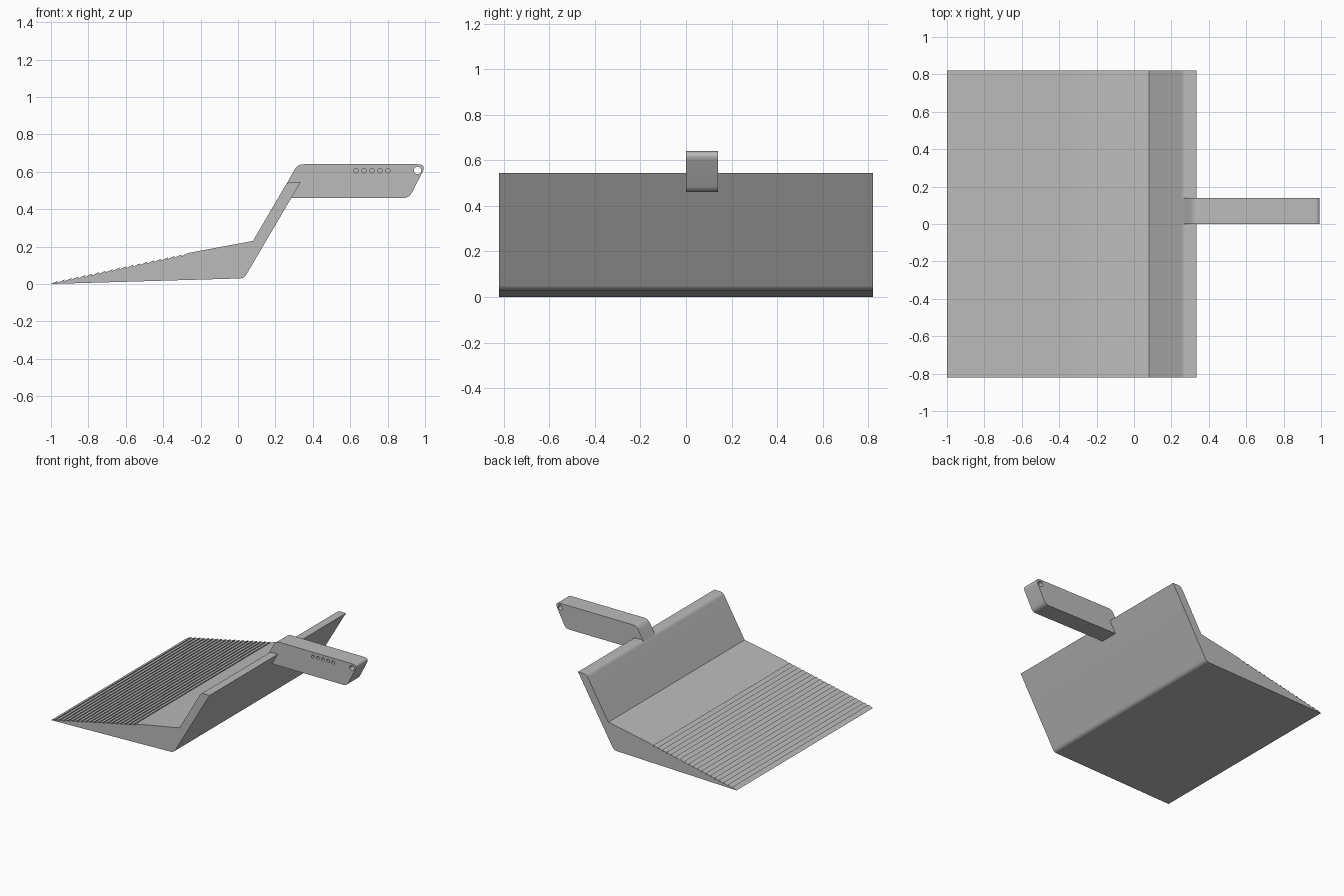
import bpy, bmesh, math
from mathutils import Vector

cube = bpy.data.objects.get("Cube")
if cube:
    bpy.data.objects.remove(cube)

grey = bpy.data.materials.new("grey plastic")
grey.use_nodes = True
grey.diffuse_color = (0.5, 0.5, 0.5, 1)
grey.node_tree.nodes["Principled BSDF"].inputs["Base Color"].default_value = (0.5, 0.5, 0.5, 1)


def rounded(corners, steps=8):
    """Outline from (x, z, rounding length) corners."""
    points = []
    for i, (x, z, size) in enumerate(corners):
        p = Vector((x, z))
        if not size:
            points.append(p)
            continue
        before = Vector(corners[i - 1][:2])
        after = Vector(corners[(i + 1) % len(corners)][:2])
        a = p + (before - p).normalized() * size
        b = p + (after - p).normalized() * size
        for k in range(steps + 1):
            t = k / steps
            points.append(a * (1 - t) ** 2 + p * 2 * t * (1 - t) + b * t ** 2)
    return points


def extrude(name, outline, y0, y1):
    """Extrude an x-z outline along y."""
    bm = bmesh.new()
    face = bm.faces.new([bm.verts.new((p.x, y0, p.y)) for p in outline])
    result = bmesh.ops.extrude_face_region(bm, geom=[face])
    moved = [v for v in result["geom"] if isinstance(v, bmesh.types.BMVert)]
    bmesh.ops.translate(bm, verts=moved, vec=(0, y1 - y0, 0))
    bmesh.ops.recalc_face_normals(bm, faces=bm.faces)
    mesh = bpy.data.meshes.new(name)
    bm.to_mesh(mesh)
    bm.free()
    obj = bpy.data.objects.new(name, mesh)
    bpy.context.collection.objects.link(obj)
    mesh.materials.append(grey)
    return obj


def select_only(obj):
    bpy.ops.object.select_all(action="DESELECT")
    obj.select_set(True)
    bpy.context.view_layer.objects.active = obj


def drill(target, x, z, radius, y0, y1):
    """Cut a round hole along y."""
    circle = [Vector((x + radius * math.cos(a), z + radius * math.sin(a)))
              for a in (math.tau * k / 24 for k in range(24))]
    cutter = extrude("hole_cutter", circle, y0, y1)
    cutter.hide_render = True
    mod = target.modifiers.new("hole", "BOOLEAN")
    mod.operation = "DIFFERENCE"
    mod.solver = "EXACT"
    mod.object = cutter
    select_only(target)
    bpy.ops.object.modifier_apply(modifier=mod.name)
    bpy.data.objects.remove(cutter)


# Pan: base wedge, raised back wall, and a sawtooth ramp
corners = [(-1, 0, 0), (0.033, 0.03, 0.025), (0.335, 0.545, 0),
           (0.264, 0.545, 0.025), (0.08, 0.23, 0)]
teeth = 20
for k in range(teeth, 0, -1):
    tip_x = -1 + 0.0368 * k
    tip_z = 0.008 + 0.158 * k / teeth
    corners += [(tip_x - 0.005, tip_z - 0.011, 0), (tip_x, tip_z, 0)] if k < teeth else [(tip_x, tip_z, 0)]
pan = extrude("pan", rounded(corners), -0.82, 0.82)

# Handle: slanted bar that grows out of the back wall
handle = extrude("handle", rounded([
    (0.285, 0.46, 0), (0.915, 0.46, 0.03), (1.008, 0.64, 0.048),
    (0.318, 0.64, 0.035), (0.257, 0.53, 0)]), 0, 0.14)

# Hanging hole and a row of shallow round dimples
drill(handle, 0.96, 0.607, 0.02, -0.1, 0.3)
for k in range(5):
    drill(handle, 0.63 + 0.0428 * k, 0.606, 0.012, -0.05, 0.03)

for obj in (pan, handle):
    select_only(obj)
    bpy.ops.object.shade_smooth_by_angle(angle=math.radians(30))
